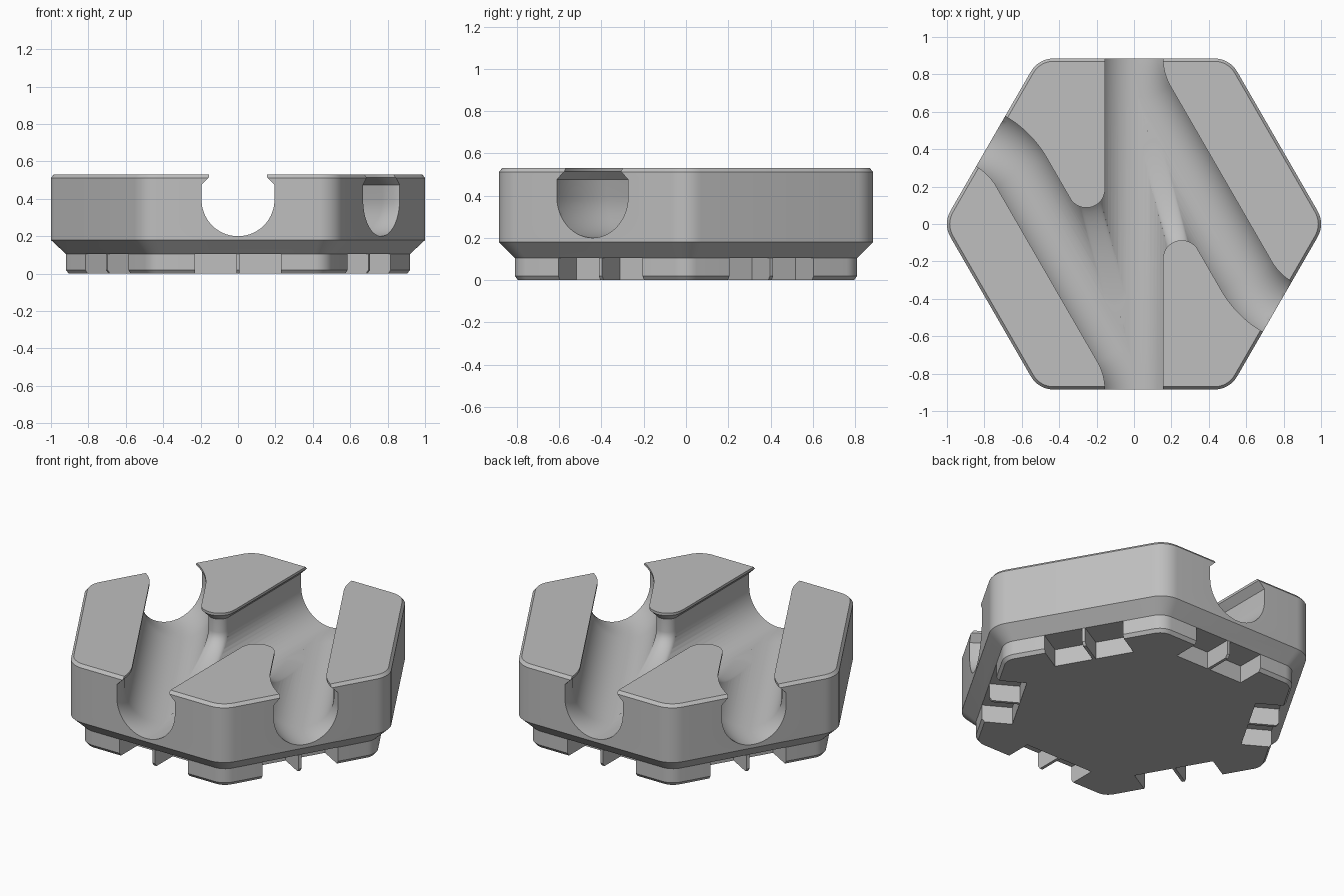
import bpy, bmesh, math
from mathutils import Vector, Matrix

if "Cube" in bpy.data.objects:
    bpy.data.objects.remove(bpy.data.objects["Cube"])

APO = 0.885            # centre to flat side
R, ZC = 0.195, 0.395   # groove radius and axis height
LIP = 0.155            # half width of the groove mouth
BEND = 0.45            # bend radius of the diagonal grooves
TURN = math.radians(30)

stone = bpy.data.materials.new("light grey")
stone.diffuse_color = (0.52, 0.52, 0.52, 1)
stone.use_nodes = True
stone.node_tree.nodes["Principled BSDF"].inputs["Base Color"].default_value = stone.diffuse_color


def loft(name, rings):
    """Skin closed rings of equal point count and cap both ends."""
    bm = bmesh.new()
    rows = [[bm.verts.new(p) for p in ring] for ring in rings]
    n = len(rows[0])
    for a, b in zip(rows, rows[1:]):
        for i in range(n):
            j = (i + 1) % n
            bm.faces.new((a[i], a[j], b[j], b[i]))
    bm.faces.new(rows[0])
    bm.faces.new(rows[-1])
    bmesh.ops.recalc_face_normals(bm, faces=bm.faces)
    me = bpy.data.meshes.new(name)
    bm.to_mesh(me)
    bm.free()
    ob = bpy.data.objects.new(name, me)
    bpy.context.collection.objects.link(ob)
    return ob


def rounded_hexagon(z, apothem, r, steps=8):
    pts = []
    for k in range(6):
        a = math.radians(60 * k)
        d = (apothem - r) / math.cos(TURN)
        c = Vector((d * math.cos(a), d * math.sin(a), z))
        for i in range(steps + 1):
            t = a - TURN + 2 * TURN * i / steps
            pts.append(c + Vector((r * math.cos(t), r * math.sin(t), 0)))
    return pts


def cut(target, cutter):
    mod = target.modifiers.new("cut", 'BOOLEAN')
    mod.operation = 'DIFFERENCE'
    mod.solver = 'EXACT'
    mod.object = cutter
    bpy.context.view_layer.objects.active = target
    bpy.ops.object.modifier_apply(modifier=mod.name)
    bpy.data.objects.remove(cutter)


# Tile body: foot, flared underside, walls and top chamfer
tile = loft("grooved_tile", [rounded_hexagon(*s) for s in (
    (0, 0.795, 0.085), (0.02, 0.81, 0.10), (0.105, 0.81, 0.10),
    (0.18, APO, 0.14), (0.512, APO, 0.14), (0.53, 0.87, 0.125))])
tile.data.materials.append(stone)

# Foot notches: two pockets per side with a thin rib between
for k in range(6):
    rot = Matrix.Rotation(math.radians(30 + 60 * k), 3, 'Z')
    for s0, s1 in ((-0.23, -0.009), (0.009, 0.23)):
        rect = ((0.64, s0), (0.95, s0), (0.95, s1), (0.64, s1))
        cut(tile, loft("notch_cutter", [[rot @ Vector((x, y, z)) for x, y in rect]
                                        for z in (-0.1, 0.105)]))

# Groove cross-section: round floor, upright walls, narrowed mouth
SEG = 28
section = [(-LIP, 0.7), (-LIP, 0.515), (-R, 0.475)]
section += [(-R * math.cos(math.pi * i / SEG), ZC - R * math.sin(math.pi * i / SEG))
            for i in range(SEG + 1)]
section += [(R, 0.475), (LIP, 0.515), (LIP, 0.7)]


def groove(path, rot):
    """Sweep the section along (x, y, heading) points."""
    rings = []
    for x, y, h in path:
        side = Vector((-math.sin(h), math.cos(h), 0))
        rings.append([rot @ (Vector((x, y, z)) + side * w) for w, z in section])
    return loft("groove_cutter", rings)


# Diagonal path: bend, straight run, bend, leaving square to the far side
down = -math.pi / 2
diagonal = [(0, APO + 0.1, down)]
for i in range(13):
    a = TURN * i / 12
    diagonal.append((BEND - BEND * math.cos(a), APO - BEND * math.sin(a), down + a))
end = Vector((APO * math.cos(-TURN), APO * math.sin(-TURN)))
centre = end + BEND * Vector((0.5, math.cos(TURN)))
for i in range(13):
    a = TURN + TURN * i / 12
    diagonal.append((centre.x - BEND * math.cos(a), centre.y - BEND * math.sin(a), down + a))
diagonal.append((end.x + 0.1 * math.cos(TURN), end.y - 0.05, -TURN))


def half_width(z):
    if z < ZC:
        return math.sqrt(max(R * R - (z - ZC) ** 2, 0))
    return R if z <= 0.475 else max(LIP, R - (z - 0.475))


def tip_round(rot):
    """Round off the sharp wedge left between two grooves."""
    rings = []
    levels = [0.205 + 0.19 * (i / 16) ** 1.5 for i in range(17)] + [0.475, 0.515, 0.7]
    cot = 1 / math.tan(TURN / 2)
    for z in levels:
        w = half_width(z)
        r = 0.06 + R - w if z > ZC else 0.06
        tip_y = 0.765 - cot * w
        c = Vector((w + r, tip_y - cot * r, z))
        arc = []
        for i in range(17):
            t = math.pi - (math.pi - TURN) * i / 16
            arc.append(c + r * Vector((math.cos(t), math.sin(t), 0)))
        first = arc[0] + Vector((-0.005, 0, 0))
        last = arc[-1] + 0.005 * Vector((math.cos(TURN), math.sin(TURN), 0))
        top = Vector((w, tip_y + 0.03, z))
        rings.append([rot @ p for p in [top, first] + arc + [last]])
    return loft("tip_cutter", rings)


# Straight groove, then the two diagonals and wedge tips by half-turn symmetry
turns = [Matrix.Rotation(a, 3, 'Z') for a in (0, math.pi)]
cut(tile, groove([(0, 1.1, down), (0, -1.1, down)], turns[0]))
for rot in turns:
    cut(tile, groove(diagonal, rot))
for rot in turns:
    cut(tile, tip_round(rot))

bpy.ops.object.select_all(action='DESELECT')
tile.select_set(True)
bpy.context.view_layer.objects.active = tile
bpy.ops.object.shade_smooth_by_angle(angle=math.radians(28))
